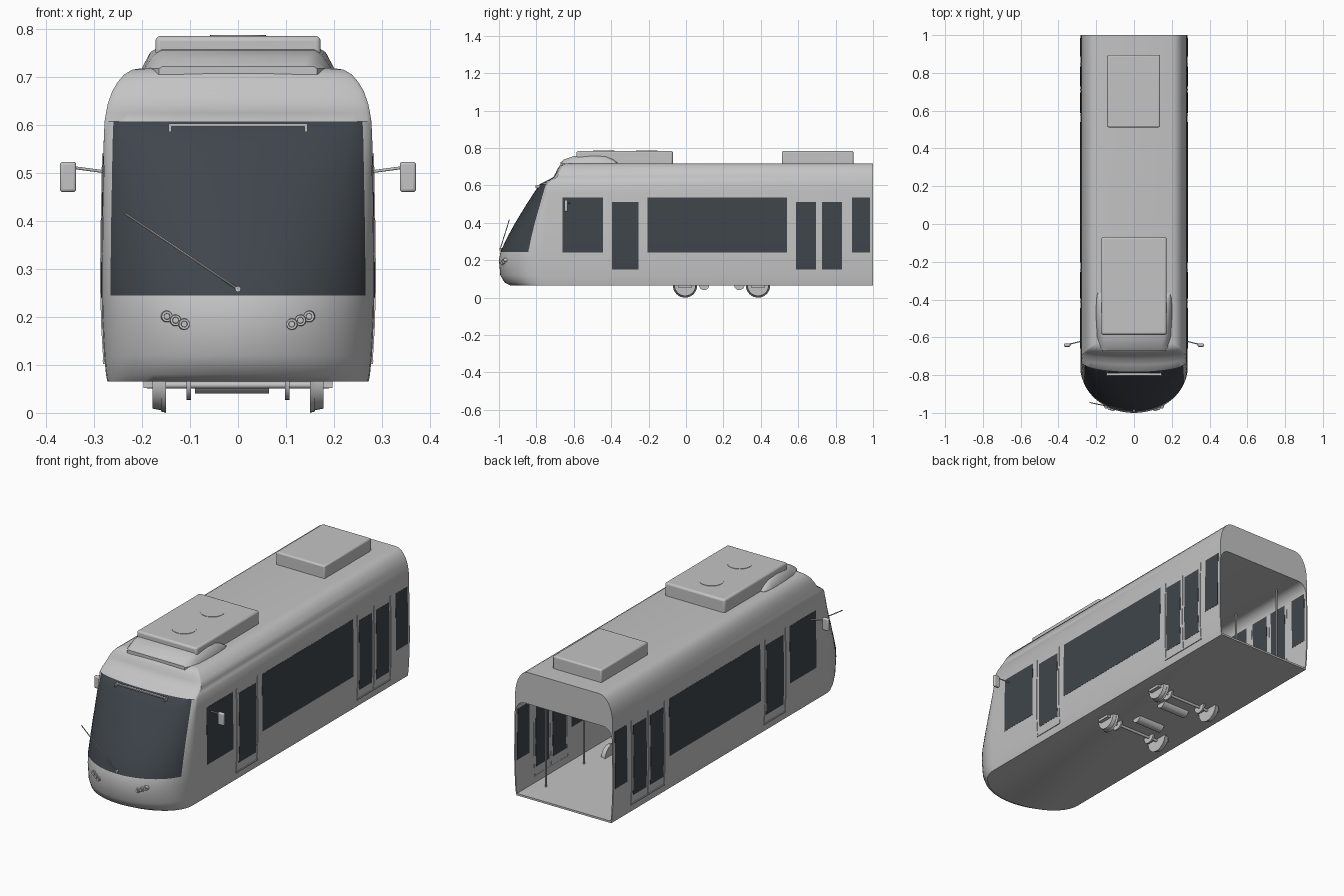
import bpy, bmesh, math
from mathutils import Vector

if "Cube" in bpy.data.objects:
    bpy.data.objects.remove(bpy.data.objects["Cube"], do_unlink=True)


def material(name, rgb):
    m = bpy.data.materials.new(name)
    m.use_nodes = True
    m.diffuse_color = (*rgb, 1)
    m.node_tree.nodes["Principled BSDF"].inputs["Base Color"].default_value = (*rgb, 1)
    return m


PAINT = material("light grey paint", (0.55, 0.55, 0.55))
GLASS = material("dark glass", (0.05, 0.06, 0.072))


def finish(name, bm, mats, bevel=0):
    bmesh.ops.recalc_face_normals(bm, faces=bm.faces)
    me = bpy.data.meshes.new(name)
    bm.to_mesh(me)
    bm.free()
    for m in mats:
        me.materials.append(m)
    ob = bpy.data.objects.new(name, me)
    bpy.context.collection.objects.link(ob)
    if bevel:
        mod = ob.modifiers.new("bevel", "BEVEL")
        mod.width, mod.segments = bevel, 3
    bpy.ops.object.select_all(action="DESELECT")
    ob.select_set(True)
    bpy.context.view_layer.objects.active = ob
    bpy.ops.object.shade_smooth_by_angle(angle=math.radians(35))
    return ob


def loft(name, rings, mat):
    """Skin closed rings of points and cap both ends."""
    bm = bmesh.new()
    rows = [[bm.verts.new(p) for p in r] for r in rings]
    n = len(rows[0])
    for a, b in zip(rows, rows[1:]):
        for i in range(n):
            j = (i + 1) % n
            bm.faces.new((a[i], a[j], b[j], b[i]))
    bm.faces.new(rows[0])
    bm.faces.new(rows[-1])
    return finish(name, bm, [mat])


def box(name, lo, hi, mat=PAINT, bevel=0):
    bm = bmesh.new()
    bmesh.ops.create_cube(bm, size=1)
    for v in bm.verts:
        v.co = Vector([l + (h - l) * (c + 0.5) for l, h, c in zip(lo, hi, v.co)])
    return finish(name, bm, [mat], bevel)


def rod(name, p, q, r, r2=None, sides=16):
    p, q = Vector(p), Vector(q)
    bm = bmesh.new()
    bmesh.ops.create_cone(bm, cap_ends=True, segments=sides, radius1=r,
                          radius2=r if r2 is None else r2, depth=(q - p).length)
    rot = (q - p).to_track_quat("Z", "Y")
    for v in bm.verts:
        v.co = rot @ v.co + (p + q) / 2
    return finish(name, bm, [PAINT])


# Body levels: height, half width, nose tip y, y where the nose curve begins
LEVELS = [(.065, .272, -.94, -.76), (.08, .275, -.97, -.76), (.12, .279, -.993, -.76),
          (.2, .283, -1, -.76), (.245, .284, -.992, -.76), (.32, .284, -.957, -.755),
          (.4, .283, -.913, -.75), (.5, .281, -.852, -.74), (.56, .28, -.813, -.735),
          (.607, .278, -.782, -.73), (.625, .275, -.745, -.715), (.645, .271, -.708, -.688),
          (.67, .262, -.695, -.675), (.69, .25, -.686, -.666), (.705, .237, -.675, -.655),
          (.715, .22, -.662, -.642), (.718, .2, -.65, -.63)]
Z0, Z1 = LEVELS[0][0], LEVELS[-1][0]


def level(z):
    for a, b in zip(LEVELS, LEVELS[1:]):
        if z <= b[0]:
            t = (z - a[0]) / (b[0] - a[0])
            return [u + (v - u) * t for u, v in zip(a, b)]
    return LEVELS[-1]


def nose_y(x, z):
    _, w, tip, start = level(z)
    return start - (start - tip) * math.sqrt(max(0, 1 - (x / w) ** 2))


def inner(side, z):
    """Cabin lining point matching an outer level."""
    zi = 0.075 + 0.48 * (z - Z0) / (Z1 - Z0)
    k = min(1, max(0, (zi - 0.5) / 0.055))
    return side * (level(zi)[1] - 0.006 - 0.05 * (1 - math.sqrt(1 - k * k))), zi


# Body shell: stacked plan outlines, open at the rear into a lined cabin
EDGE = 69
angles = [-90, -83, -76] + [-EDGE + EDGE * i / 12 for i in range(25)] + [76, 83, 90]
bm = bmesh.new()
rows = []
for z, w, tip, start in LEVELS:
    row = [bm.verts.new((-w, 1, z))]
    for a in angles:
        t = math.radians(a)
        row.append(bm.verts.new((w * math.sin(t), start - (start - tip) * math.cos(t), z)))
    row.append(bm.verts.new((w, 1, z)))
    rows.append(row)
for k, (a, b) in enumerate(zip(rows, rows[1:])):
    for i in range(len(a) - 1):
        f = bm.faces.new((a[i], a[i + 1], b[i + 1], b[i]))
        mid = (LEVELS[k][0] + LEVELS[k + 1][0]) / 2
        if 0.245 < mid < 0.607 and 4 <= i < len(a) - 5:
            f.material_index = 1
bm.faces.new(rows[0])
bm.faces.new(rows[-1])
rear = [r[0] for r in rows] + [r[-1] for r in reversed(rows)]
loops = [rear]
for y in (1, -0.68):
    loop = []
    for i, v in enumerate(rear):
        x, z = inner(-1 if i < len(rows) else 1, v.co.z)
        loop.append(bm.verts.new((x, y, z)))
    loops.append(loop)
for a, b in zip(loops, loops[1:]):
    for i in range(len(a)):
        j = (i + 1) % len(a)
        bm.faces.new((a[i], a[j], b[j], b[i]))
bm.faces.new(loops[-1])
finish("body_shell", bm, [PAINT, GLASS])


def side_panel(name, y0, y1, z0, z1, mat, out=0.001, deep=0.007):
    """Thin plate following the side wall, on both sides."""
    for s, tag in ((1, "left"), (-1, "right")):
        rings = []
        for i in range(7):
            z = z0 + (z1 - z0) * i / 6
            w = level(z)[1]
            rings.append([(s * (w + o), y, z) for o, y in
                          ((out, y0), (out, y1), (-deep, y1), (-deep, y0))])
        loft(f"{tag}_{name}", rings, mat)


# Side windows and door glass
for name, y0, y1 in (("cab_window", -.66, -.445), ("main_window", -.205, .54),
                     ("rear_window", .887, .985)):
    side_panel(name, y0, y1, .24, .535, GLASS)
for name, y0, y1 in (("front_door_glass", -.395, -.255), ("rear_door_glass_a", .588, .695),
                     ("rear_door_glass_b", .727, .834)):
    side_panel(name, y0, y1, .15, .51, GLASS)

# Door posts and sills
for i, y in enumerate((-.413, -.243, .577, .711, .847)):
    side_panel(f"door_post_{i}", y - .003, y + .003, .105, .54, PAINT, .003)
for name, y0, y1 in (("front_door_sill", -.415, -.24), ("rear_door_sill", .575, .85)):
    side_panel(name, y0, y1, .102, .109, PAINT, .004)

# Roof equipment
box("front_roof_unit", (-.172, -.585, .705), (.172, -.07, .785), bevel=.01)
box("rear_roof_unit", (-.142, .512, .705), (.138, .895, .783), bevel=.008)
for i, y in enumerate((-.21, -.44)):
    rod(f"roof_fan_{i}", (0, y, .78), (0, y, .787), .058, sides=32)
sections = ((-.672, .165, .15, .722), (-.65, .178, .155, .74), (-.6, .195, .168, .756),
            (-.5, .201, .175, .762), (-.43, .201, .178, .757), (-.39, .198, .182, .738),
            (-.365, .19, .185, .72))
loft("roof_fairing", [[(-b, y, .705), (-b, y, .717), (-(t + .007), y, z - .01 * (z > .73)),
                       (-t + .01, y, z), (t - .01, y, z), (t + .007, y, z - .01 * (z > .73)),
                       (b, y, .717), (b, y, .705)] for y, b, t, z in sections], PAINT)

# Mirrors and headlights
for s, tag in ((1, "left"), (-1, "right")):
    rod(f"{tag}_mirror_arm", (s * .275, -.62, .502), (s * .35, -.638, .512), .003)
    xs = sorted((s * .337, s * .371))
    box(f"{tag}_mirror", (xs[0], -.65, .46), (xs[1], -.632, .523), bevel=.006)
    for i in range(3):
        x, z = s * (.112 + .018 * i), .185 + .008 * i
        y = nose_y(x, z)
        rod(f"{tag}_headlight_rim_{i}", (x, y + .015, z), (x, y - .008, z), .0135, .011, 20)
        rod(f"{tag}_headlight_lens_{i}", (x, y, z), (x, y - .012, z), .008, .006, 16)

# Windscreen wiper and top rail
rod("wiper_pivot", (0, -.975, .258), (0, -.996, .258), .006)
rod("wiper_arm", (0, -.994, .258), (-.235, -.945, .415), .0025, sides=8)
box("windscreen_rail", (-.145, -.802, .597), (.145, -.79, .603))
for s in (-1, 1):
    box("rail_end", (s * .142 - .003, -.805, .585), (s * .142 + .003, -.77, .603))

# Wheels, axles, discs and motors
for i, y in enumerate((-.005, .385)):
    rod(f"axle_{i}", (-.19, y, .058), (.19, y, .058), .007)
    for s in (-1, 1):
        rod(f"wheel_tread_{i}", (s * .152, y, .065), (s * .178, y, .065), .061, .056, 32)
        rod(f"wheel_flange_{i}", (s * .15, y, .065), (s * .16, y, .065), .065, .062, 32)
        rod(f"brake_disc_{i}", (s * .098, y, .062), (s * .107, y, .062), .035, sides=24)
        box(f"axle_box_{i}", (s * .185 - .012, y - .035, .052), (s * .185 + .012, y + .035, .07))
for i, y in enumerate((.097, .285)):
    rod(f"motor_{i}", (-.09, y, .068), (.065, y, .068), .028, sides=20)

# Cabin grab poles and cab counter
for s in (-1, 1):
    for y in (-.43, -.22, .55, .86):
        rod("grab_pole", (s * .2, y, .07), (s * .2, y, .556), .005, sides=10)
box("cab_counter", (-.2, -.685, .07), (.2, -.6, .25), bevel=.008)
